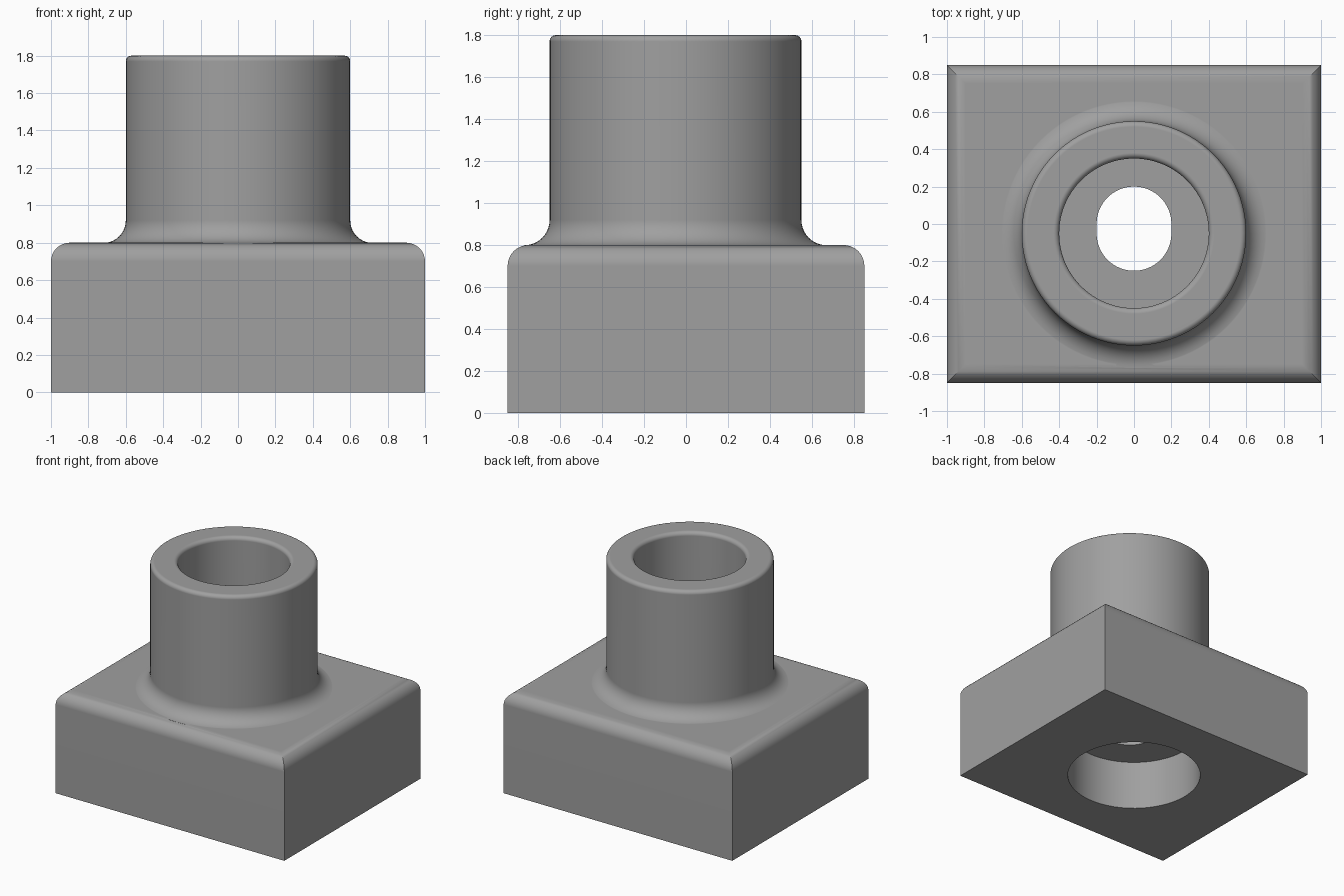
import bpy, bmesh, math
from mathutils import Matrix

if "Cube" in bpy.data.objects:
    bpy.data.objects.remove(bpy.data.objects["Cube"])

SEG = 96
BOSS_Y = -0.05          # boss sits slightly forward of the base centre

grey = bpy.data.materials.new("plain grey")
grey.diffuse_color = (0.35, 0.35, 0.35, 1)
grey.use_nodes = True
grey.node_tree.nodes["Principled BSDF"].inputs["Base Color"].default_value = grey.diffuse_color


def finish(bm, name):
    bmesh.ops.recalc_face_normals(bm, faces=bm.faces)
    me = bpy.data.meshes.new(name)
    bm.to_mesh(me)
    bm.free()
    me.materials.append(grey)
    ob = bpy.data.objects.new(name, me)
    bpy.context.collection.objects.link(ob)
    return ob


def arc(cx, cz, r, a0, a1, n=8):
    return [(cx + r * math.cos(math.radians(a0 + (a1 - a0) * i / n)),
             cz + r * math.sin(math.radians(a0 + (a1 - a0) * i / n))) for i in range(n + 1)]


def lathe(name, profile, y):
    """Spin an (r, z) profile, open at the axis, into a closed solid."""
    bm = bmesh.new()
    vs = [bm.verts.new((r, 0, z)) for r, z in profile]
    es = [bm.edges.new(p) for p in zip(vs, vs[1:])]
    bmesh.ops.spin(bm, geom=vs + es, cent=(0, 0, 0), axis=(0, 0, 1),
                   angle=2 * math.pi, steps=SEG, use_duplicate=False)
    bmesh.ops.remove_doubles(bm, verts=bm.verts, dist=1e-5)
    bmesh.ops.translate(bm, verts=bm.verts, vec=(0, y, 0))
    return finish(bm, name)


def prism(name, outline, z0, z1):
    bm = bmesh.new()
    f = bm.faces.new([bm.verts.new((x, y, z0)) for x, y in outline])
    ext = bmesh.ops.extrude_face_region(bm, geom=[f])
    top = [v for v in ext["geom"] if isinstance(v, bmesh.types.BMVert)]
    bmesh.ops.translate(bm, verts=top, vec=(0, 0, z1 - z0))
    return finish(bm, name)


# Base block with rounded top edges and sharp vertical corners
bm = bmesh.new()
bmesh.ops.create_cube(bm, size=1, matrix=Matrix.Translation((0, 0, 0.4))
                      @ Matrix.Diagonal((2, 1.7, 0.8, 1)))
rim = [e for e in bm.edges if all(v.co.z > 0.7 for v in e.verts)]
bmesh.ops.bevel(bm, geom=rim, offset=0.1, offset_type='OFFSET', segments=8,
                profile=0.5, affect='EDGES')
body = finish(bm, "flanged_block")

# Boss: foot fillet, rounded rims, blind bore
profile = [(0, 0.6), (0.72, 0.6)]
profile += arc(0.72, 0.919, 0.12, 270, 180, 10)
profile += arc(0.57, 1.77, 0.03, 0, 90, 6)
profile += arc(0.43, 1.77, 0.03, 90, 180, 6)
profile += [(0.4, 1.0), (0, 1.0)]
boss = lathe("boss", profile, BOSS_Y)

# Cutters: round recess underneath and the slotted through hole
recess = lathe("recess_cutter", [(0, -0.1), (0.5, -0.1), (0.5, 0.4), (0, 0.4)], 0)
slot_outline = arc(0, 0, 0.2, 0, 180, 32) + arc(0, BOSS_Y, 0.2, 180, 360, 32)
slot = prism("slot_cutter", slot_outline, 0.2, 1.3)

# Join and cut
for tool, op in ((boss, 'UNION'), (recess, 'DIFFERENCE'), (slot, 'DIFFERENCE')):
    mod = body.modifiers.new(tool.name, 'BOOLEAN')
    mod.operation, mod.solver, mod.object = op, 'EXACT', tool
    bpy.context.view_layer.objects.active = body
    bpy.ops.object.modifier_apply(modifier=mod.name)
    bpy.data.objects.remove(tool)

# Smooth curved surfaces, keep machined edges sharp
bpy.ops.object.select_all(action='DESELECT')
body.select_set(True)
bpy.context.view_layer.objects.active = body
bpy.ops.object.shade_smooth_by_angle(angle=math.radians(30))
wn = body.modifiers.new("even_shading", 'WEIGHTED_NORMAL')
wn.keep_sharp = True
